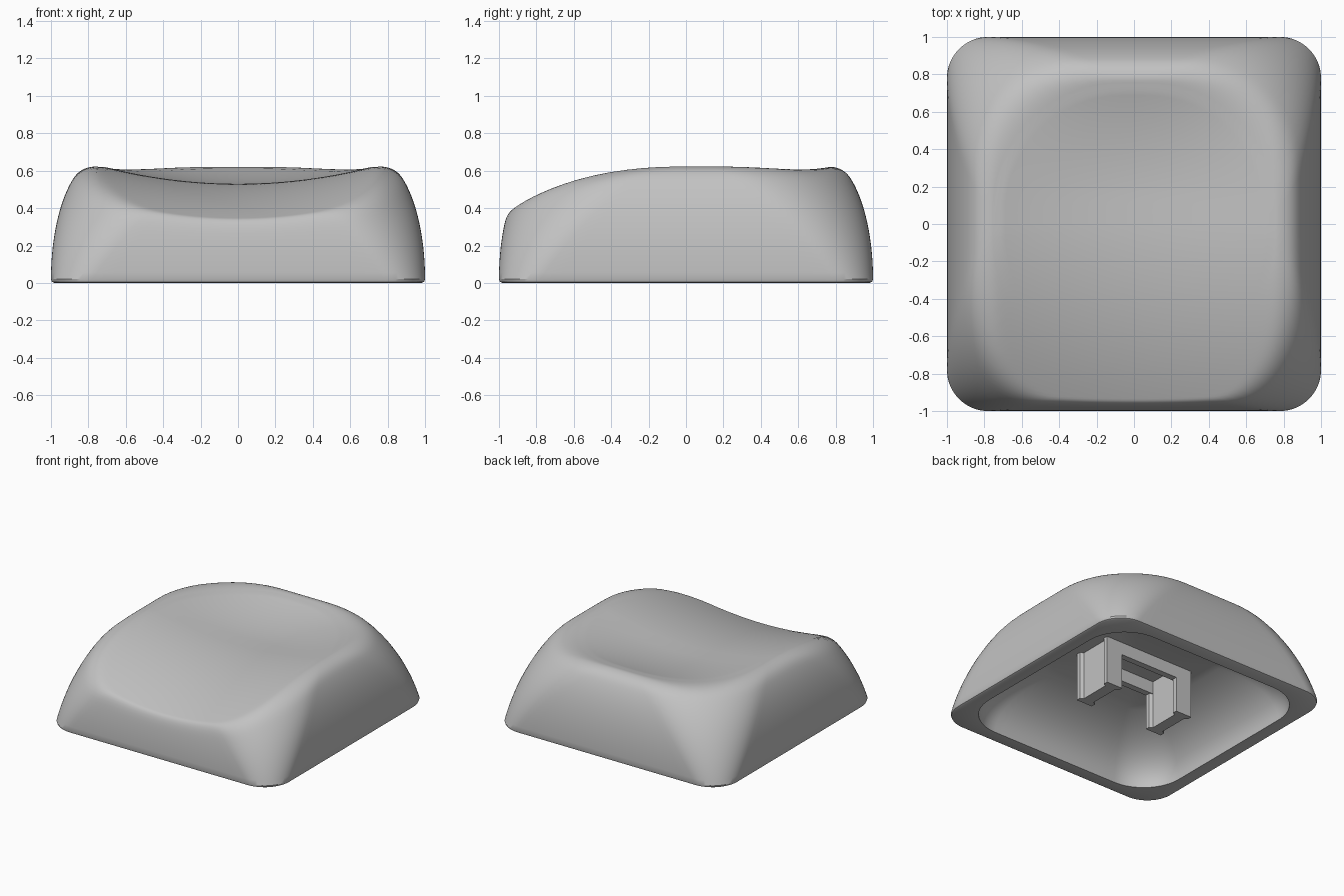
import bpy, bmesh, math
from mathutils import Vector

if "Cube" in bpy.data.objects:
    bpy.data.objects.remove(bpy.data.objects["Cube"], do_unlink=True)

grey = bpy.data.materials.new("matte_grey")
grey.use_nodes = True
grey.diffuse_color = (0.54, 0.54, 0.54, 1)
grey.node_tree.nodes["Principled BSDF"].inputs["Base Color"].default_value = grey.diffuse_color


def finish(name, bm, angle=35):
    bmesh.ops.recalc_face_normals(bm, faces=bm.faces)
    mesh = bpy.data.meshes.new(name)
    bm.to_mesh(mesh)
    bm.free()
    mesh.materials.append(grey)
    ob = bpy.data.objects.new(name, mesh)
    bpy.context.collection.objects.link(ob)
    bpy.ops.object.select_all(action="DESELECT")
    ob.select_set(True)
    bpy.context.view_layer.objects.active = ob
    bpy.ops.object.shade_smooth_by_angle(angle=math.radians(angle))
    return ob


def outline(half, radius, arc=16, side=16):
    """Rounded square as a list of (x, y)."""
    pts = []
    c = half - radius
    for q in range(4):
        turn = q * math.pi / 2
        local = [(half, -c + 2 * c * i / side) for i in range(side)]
        for i in range(arc):
            a = math.pi / 2 * i / arc
            local.append((c + radius * math.cos(a), c + radius * math.sin(a)))
        for x, y in local:
            pts.append((x * math.cos(turn) - y * math.sin(turn),
                        x * math.sin(turn) + y * math.cos(turn)))
    return pts


def dish(x, y):
    """Scooped top: rises to the sides and back, falls away toward the front."""
    across = min(abs(x) / 0.76, 1) ** 2
    back = min(max(y - 0.13, 0) / 0.65, 1) ** 2
    return 0.53 + 0.102 * (1 - (1 - across) * (1 - back)) - 0.21 * min(y, 0) ** 2


def smooth_min(a, b, k=0.08):
    h = max(k - abs(a - b), 0)
    return min(a, b) - h * h / (4 * k)


def loft(bm, rings):
    loops = [[bm.verts.new(p) for p in ring] for ring in rings]
    n = len(loops[0])
    for lo, hi in zip(loops, loops[1:]):
        for i in range(n):
            j = (i + 1) % n
            bm.faces.new((lo[i], lo[j], hi[j], hi[i]))
    return loops


def cap_centre(bm, loop, z):
    centre = bm.verts.new((0, 0, z))
    for i, v in enumerate(loop):
        bm.faces.new((v, loop[(i + 1) % len(loop)], centre))


def flat_ring(half, radius, z):
    return [(x, y, z) for x, y in outline(half, radius)]


# Shell: cavity wall from ceiling to rim, bottom rim, outer wall, scooped top
CEILING, INSET, STEPS, TOP = 0.39, 0.26, 28, 28
sweep = math.radians(65)
rings = []
for i in range(15):
    a = sweep * (1 - i / 14)
    out = (math.cos(a) - math.cos(sweep)) / (1 - math.cos(sweep))
    rings.append(flat_ring(0.45 + 0.44 * out, 0.12 + 0.21 * out,
                           CEILING * math.sin(a) / math.sin(sweep)))
rings += [flat_ring(0.982, 0.2, 0), flat_ring(0.995, 0.215, 0.006)]
for i in range(STEPS + 1):
    a = math.pi / 2 * i / STEPS
    s = INSET * (1 - math.cos(a))
    rings.append([(x, y, smooth_min(0.02 + 0.64 * math.sin(a), dish(x, y)))
                  for x, y in outline(1 - s, 0.22 + 0.45 * math.sin(a))])
edge = rings[-1]
for i in range(1, TOP):
    u = 1 - i / TOP
    rings.append([(x * u, y * u, smooth_min(0.66 + 0.8 * (1 - u), dish(x * u, y * u)))
                  for x, y, z in edge])
bm = bmesh.new()
loops = loft(bm, rings)
cap_centre(bm, loops[-1], dish(0, 0))
cap_centre(bm, loops[0], CEILING)
finish("keycap_shell", bm, 30)


def box(bm, lo, hi):
    lo, hi = Vector(lo), Vector(hi)
    verts = bmesh.ops.create_cube(bm, size=1)["verts"]
    for v in verts:
        v.co = (lo + hi) / 2 + v.co * (hi - lo)


# Stem prongs with an I-shaped section, grooved on both broad sides
HX, HY, WEB, FLANGE = 0.07, 0.17, 0.045, 0.135
quarter = [(HX, HY), (HX, FLANGE), (WEB, FLANGE - 0.015)]
section = (quarter + [(x, -y) for x, y in reversed(quarter)]
           + [(-x, -y) for x, y in quarter] + [(-x, y) for x, y in reversed(quarter)])
for side, cx in (("left", 0.325), ("right", -0.325)):
    bm = bmesh.new()
    low, high = loft(bm, [[(cx + x, y, z) for x, y in section] for z in (0.01, CEILING + 0.005)])
    bm.faces.new(low)
    bm.faces.new(high)
    finish(side + "_stem_prong", bm, 20)

# Ribs bridging the prongs under the ceiling
for side, cy in (("front", -0.145), ("back", 0.145)):
    bm = bmesh.new()
    box(bm, (-0.3, cy - 0.025, 0.29), (0.3, cy + 0.025, CEILING + 0.005))
    finish(side + "_stem_rib", bm, 20)
